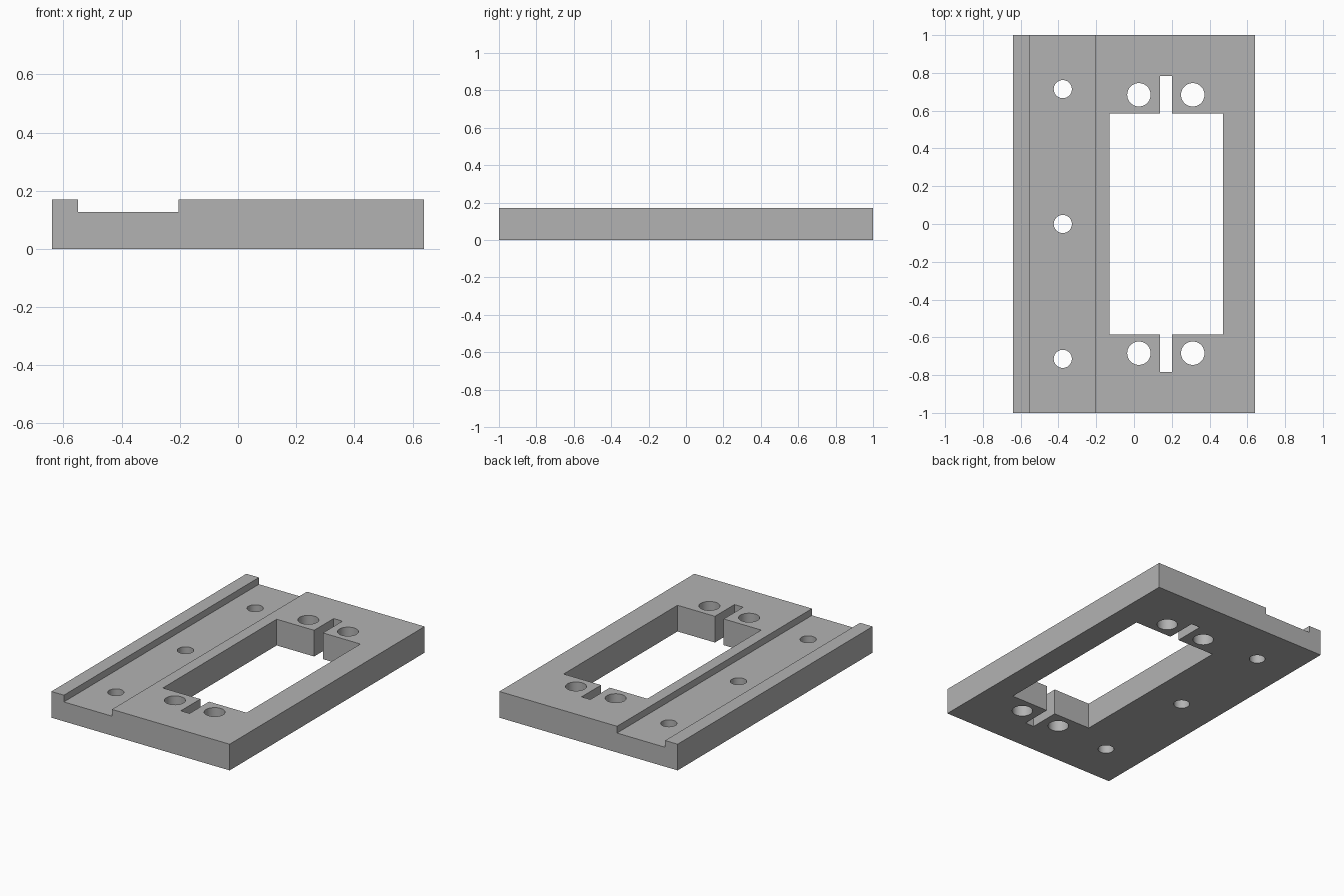
import bpy
import bmesh
from math import radians
from mathutils import Vector

cube = bpy.data.objects.get("Cube")
if cube:
    bpy.data.objects.remove(cube, do_unlink=True)

HALF_X, HALF_Y, HEIGHT = 0.64, 1.0, 0.17

grey = bpy.data.materials.new("plain_grey")
grey.use_nodes = True
grey.diffuse_color = (0.45, 0.45, 0.45, 1)
grey.node_tree.nodes["Principled BSDF"].inputs["Base Color"].default_value = grey.diffuse_color


def make_object(name, bm):
    bmesh.ops.recalc_face_normals(bm, faces=bm.faces)
    mesh = bpy.data.meshes.new(name)
    bm.to_mesh(mesh)
    bm.free()
    mesh.materials.append(grey)
    obj = bpy.data.objects.new(name, mesh)
    bpy.context.collection.objects.link(obj)
    return obj


def prism(name, points, direction):
    """Extrude a closed outline along a direction."""
    bm = bmesh.new()
    face = bm.faces.new([bm.verts.new(p) for p in points])
    ext = bmesh.ops.extrude_face_region(bm, geom=[face])
    moved = [v for v in ext["geom"] if isinstance(v, bmesh.types.BMVert)]
    bmesh.ops.translate(bm, verts=moved, vec=Vector(direction))
    return make_object(name, bm)


def cut(target, cutter):
    cutter.hide_render = True
    mod = target.modifiers.new(cutter.name, 'BOOLEAN')
    mod.operation = 'DIFFERENCE'
    mod.solver = 'EXACT'
    mod.object = cutter
    bpy.context.view_layer.objects.active = target
    bpy.ops.object.modifier_apply(modifier=mod.name)
    bpy.data.objects.remove(cutter, do_unlink=True)


def drill(target, x, y, radius):
    bm = bmesh.new()
    bmesh.ops.create_cone(bm, cap_ends=True, segments=48, radius1=radius,
                          radius2=radius, depth=1)
    bmesh.ops.translate(bm, verts=bm.verts, vec=(x, y, HEIGHT / 2))
    cut(target, make_object("hole_cutter", bm))


# Plate with a shallow channel running front to back
groove_left, groove_right, groove_z = -0.55, -0.205, 0.126
profile = [(-HALF_X, 0), (HALF_X, 0), (HALF_X, HEIGHT), (groove_right, HEIGHT),
           (groove_right, groove_z), (groove_left, groove_z),
           (groove_left, HEIGHT), (-HALF_X, HEIGHT)]
plate = prism("mounting_plate", [(x, -HALF_Y, z) for x, z in profile],
              (0, 2 * HALF_Y, 0))

# Rectangular window with a narrow slot at each end
half_outline = [(0.47, 0.584), (0.201, 0.584), (0.201, 0.784),
                (0.138, 0.784), (0.138, 0.584), (-0.131, 0.584)]
outline = half_outline + [(x, -y) for x, y in reversed(half_outline)]
cut(plate, prism("window_cutter", [(x, y, -0.2) for x, y in outline], (0, 0, 0.6)))

# Large holes beside the slots
for x in (0.026, 0.311):
    for y in (-0.684, 0.684):
        drill(plate, x, y, 0.062)

# Small holes along the channel
for y in (-0.714, 0, 0.714):
    drill(plate, -0.377, y, 0.048)

# Smooth hole walls, crisp edges
bpy.ops.object.select_all(action='DESELECT')
plate.select_set(True)
bpy.context.view_layer.objects.active = plate
bpy.ops.object.shade_smooth_by_angle(angle=radians(30))
